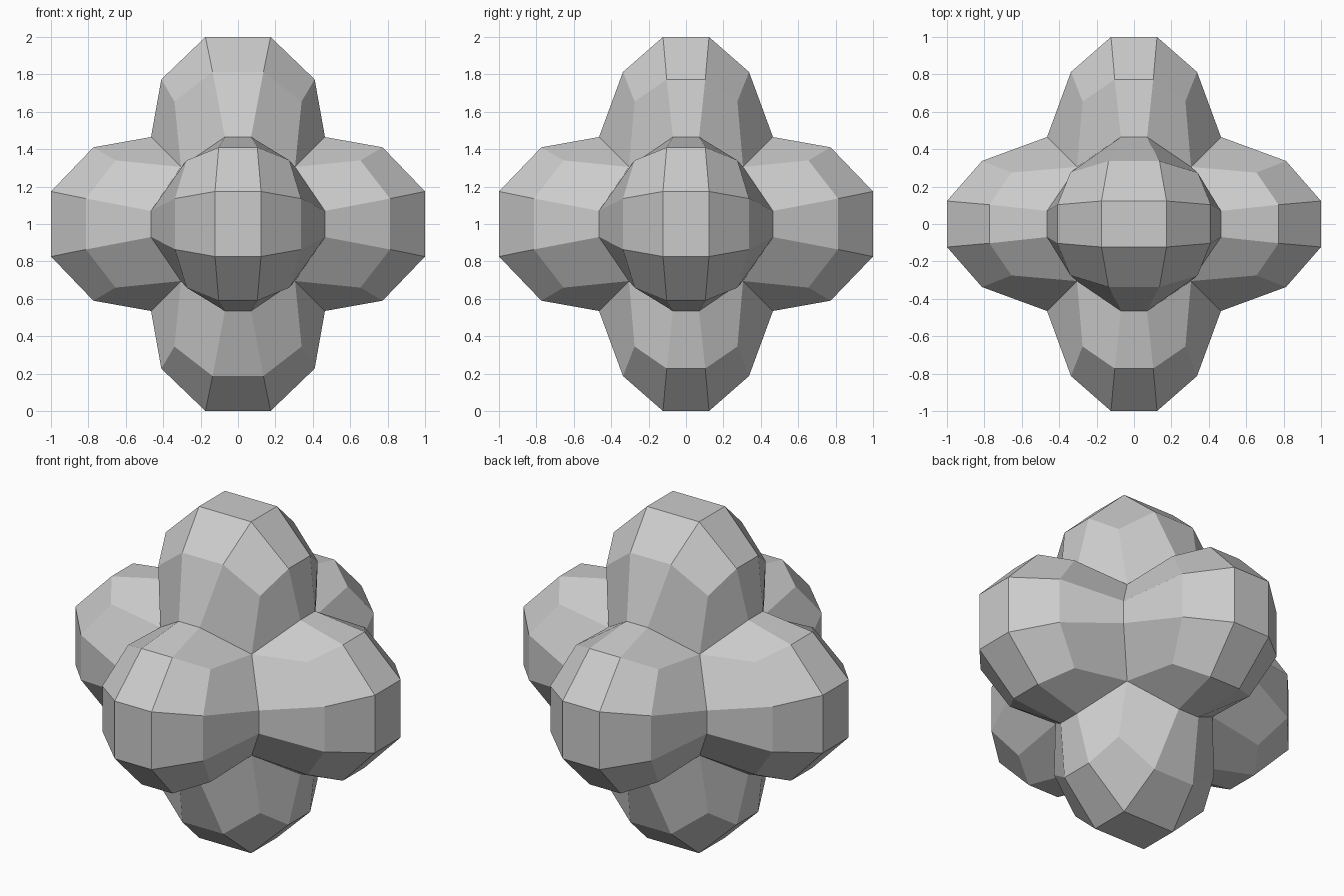
import bpy, bmesh
from mathutils import Vector

if "Cube" in bpy.data.objects:
    bpy.data.objects.remove(bpy.data.objects["Cube"])

# One lobe quarter as (wide axis, narrow axis, height from centre)
BASE = [(.465, .07, .465), (.305, .305, .305), (.07, .465, .465)]
MID = [(.41, .103, .773), (.34, .275, .655), (.136, .337, .813)]
TIP = (.174, .123, 1.0)
QUADRANTS = [(1, 1), (-1, 1), (-1, -1), (1, -1)]

bm = bmesh.new()


def lobe(wide, narrow, axis):
    """Add one faceted lobe pointing along axis."""
    def vert(p, s):
        co = wide * p[0] * s[0] + narrow * p[1] * s[1] + axis * p[2]
        return bm.verts.new(co + Vector((0, 0, 1)))

    def ring(quarter):
        return [vert(p, s) for i, s in enumerate(QUADRANTS)
                for p in (quarter if i % 2 == 0 else quarter[::-1])]

    base, mid = ring(BASE), ring(MID)
    tip = [vert(TIP, s) for s in QUADRANTS]
    # side band
    for i in range(12):
        j = (i + 1) % 12
        bm.faces.new((base[i], base[j], mid[j], mid[i]))
    # cap: corner facets, edge facets and tip
    for q in range(4):
        k = 3 * q
        bm.faces.new((mid[k], mid[k + 1], mid[k + 2], tip[q]))
        bm.faces.new((mid[k + 2], mid[(k + 3) % 12], tip[(q + 1) % 4], tip[q]))
    bm.faces.new(tip)


# Six lobes, welded along the valleys
X, Y, Z = Vector((1, 0, 0)), Vector((0, 1, 0)), Vector((0, 0, 1))
for wide, narrow, axis in ((Z, Y, X), (Z, X, Y), (X, Y, Z)):
    for sign in (1, -1):
        lobe(wide, narrow, axis * sign)
bmesh.ops.remove_doubles(bm, verts=bm.verts[:], dist=0.001)
bmesh.ops.recalc_face_normals(bm, faces=bm.faces[:])

mesh = bpy.data.meshes.new("six_lobed_body")
bm.to_mesh(mesh)
bm.free()
bpy.context.collection.objects.link(bpy.data.objects.new("six_lobed_body", mesh))
